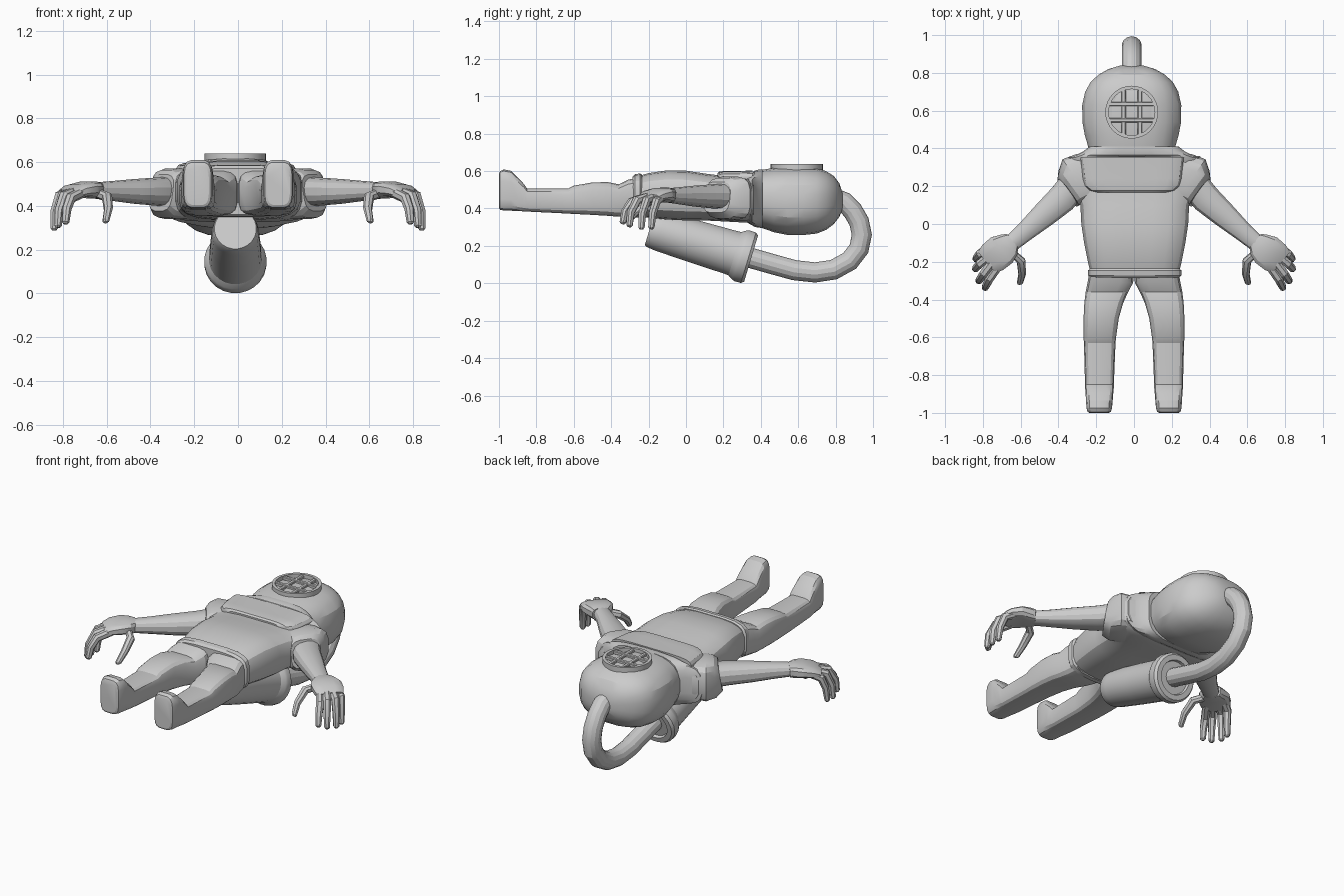
import bpy, bmesh, math
from mathutils import Vector

grey = bpy.data.materials.new("plain grey")
grey.diffuse_color = (0.6, 0.6, 0.6, 1)
CX = -0.012  # helmet, hose and tank sit slightly off centre


def finish(name, bm, mirror=False, smooth=0):
    bmesh.ops.recalc_face_normals(bm, faces=bm.faces)
    me = bpy.data.meshes.new(name)
    bm.to_mesh(me)
    bm.free()
    me.materials.append(grey)
    ob = bpy.data.objects.new(name, me)
    bpy.context.collection.objects.link(ob)
    if mirror:
        ob.modifiers.new("mirror", "MIRROR")
    if smooth:
        bpy.ops.object.select_all(action='DESELECT')
        ob.select_set(True)
        bpy.context.view_layer.objects.active = ob
        bpy.ops.object.shade_smooth_by_angle(angle=math.radians(smooth))
    return ob


def tube(name, stations, n=12, power=2.0, axis=None, mirror=False, smooth=0):
    """Loft superellipse rings through stations (x, y, z, half width, half height)."""
    bm = bmesh.new()
    P = [Vector(s[:3]) for s in stations]
    side = (Vector(axis) if axis else P[-1] - P[0]).cross(Vector((0, 0, 1))).normalized()
    rings = []
    for i, s in enumerate(stations):
        t = Vector(axis) if axis else (P[min(i + 1, len(P) - 1)] - P[max(i - 1, 0)])
        up = side.cross(t.normalized())
        ring = []
        for k in range(n):
            a = 2 * math.pi * (k + 0.5) / n
            c, d = math.cos(a), math.sin(a)
            u = math.copysign(abs(c) ** (2 / power), c) * s[3]
            v = math.copysign(abs(d) ** (2 / power), d) * s[4]
            ring.append(bm.verts.new(P[i] + side * u + up * v))
        rings.append(ring)
    for r, q in zip(rings, rings[1:]):
        for k in range(n):
            bm.faces.new((r[k], r[(k + 1) % n], q[(k + 1) % n], q[k]))
    bm.faces.new(rings[0])
    bm.faces.new(rings[-1])
    return finish(name, bm, mirror, smooth)


def body(name, rows, **kw):
    """Loft along y from rows (y, x min, x max, z min, z max)."""
    st = [((a + b) / 2, y, (lo + hi) / 2, (b - a) / 2, (hi - lo) / 2) for y, a, b, lo, hi in rows]
    return tube(name, st, axis=(0, 1, 0), **kw)


def sym(rows, cx=0.0):
    return [(y, cx - w, cx + w, lo, hi) for y, w, lo, hi in rows]


# Helmet and flared collar
body("helmet", sym([
    (.36, .225, .31, .60), (.42, .235, .29, .61), (.47, .25, .272, .618), (.54, .263, .258, .622),
    (.63, .264, .257, .622), (.70, .248, .265, .617), (.75, .22, .285, .60), (.79, .178, .315, .575),
    (.82, .125, .355, .535), (.838, .065, .40, .48)], CX), n=24, power=2.6, smooth=20)
body("collar", sym([
    (.325, .36, .325, .572), (.352, .355, .31, .585), (.365, .31, .302, .602),
    (.385, .27, .297, .608), (.41, .237, .295, .608)]), n=24, power=3.5, smooth=25)

# Face port: outer ring, glass and grille bars
bm = bmesh.new()
N = 32
prof = [(.14, .59), (.14, .638), (.122, .638), (.122, .614)]
loops = [[bm.verts.new((CX + r * math.cos(2 * math.pi * k / N), .592 + r * math.sin(2 * math.pi * k / N), z))
          for k in range(N)] for r, z in prof]
for r, q in zip(loops, loops[1:]):
    for k in range(N):
        bm.faces.new((r[k], r[(k + 1) % N], q[(k + 1) % N], q[k]))
bm.faces.new(loops[-1])
finish("face_port", bm, smooth=30)
for i, o in enumerate((-.043, .043)):
    L = .116
    tube(f"grille_bar_long_{i}", [(CX + o, .592 - L, .622, .012, .011), (CX + o, .592 + L, .622, .012, .011)], 8, 4)
    tube(f"grille_bar_cross_{i}", [(CX - L, .592 + o, .624, .012, .011), (CX + L, .592 + o, .624, .012, .011)], 8, 4)

# Air hose from the crown round to the tank
hose = [(.79, .455), (.845, .435), (.89, .39), (.925, .33), (.94, .26), (.925, .185), (.875, .12),
        (.79, .073), (.69, .058), (.58, .07), (.46, .103), (.33, .14)]
tube("air_hose", [(CX, y, z, .054, .054) for y, z in hose], 14, smooth=25)

# Tilted tank with a wider lid
a, b = Vector((CX, -.193, .295)), Vector((CX, .346, .133))
d = (b - a).normalized()
tank = [(0, .096), (.012, .102), (.06, .108), (.25, .115), (.45, .12), (.475, .122), (.50, .138),
        (.515, .143), (.55, .142), (.565, .13), (.565, .10), (.548, .095)]
tube("air_tank", [(*(a + d * t), r, r) for t, r in tank], 24, axis=tuple(d), smooth=25)

# Jacket, chest plate and hem
body("jacket", sym([
    (.36, .345, .33, .565), (.34, .37, .325, .57), (.29, .385, .325, .57), (.2, .335, .33, .575),
    (.1, .29, .335, .588), (0, .285, .335, .603), (-.1, .27, .34, .605), (-.2, .25, .35, .59),
    (-.26, .235, .355, .572)], .004), n=20, power=3.4, smooth=25)
body("chest_plate", sym([
    (.168, .19, .50, .588), (.178, .225, .49, .597), (.20, .25, .48, .60), (.24, .262, .48, .60),
    (.355, .275, .48, .603)], -.01), n=20, power=5, smooth=25)
body("jacket_hem", sym([
    (-.235, .236, .36, .582), (-.245, .248, .35, .588), (-.272, .248, .35, .584),
    (-.285, .235, .36, .572)], .004), n=20, power=4, smooth=25)

# Legs with upturned boots
body("leg", [
    (-.24, 0, .235, .36, .57), (-.31, .003, .247, .355, .555), (-.36, .03, .257, .355, .53),
    (-.42, .057, .264, .36, .542), (-.5, .08, .268, .365, .54), (-.6, .094, .268, .37, .523),
    (-.63, .097, .266, .372, .507), (-.85, .106, .26, .383, .508), (-.865, .106, .26, .384, .53),
    (-.895, .109, .257, .385, .562), (-.935, .112, .255, .387, .602), (-.975, .116, .252, .388, .61),
    (-.994, .122, .247, .392, .60), (-1.0, .133, .237, .402, .585)], n=16, power=4, mirror=True, smooth=25)

# Sleeves and arms
tube("shoulder_sleeve", [
    (.22, .26, .455, .14, .115), (.30, .235, .455, .135, .118), (.335, .195, .455, .108, .115),
    (.35, .165, .46, .088, .095)], 16, 3.4, mirror=True, smooth=25)
tube("arm", [
    (.31, .22, .465, .082, .07), (.38, .135, .465, .08, .064), (.48, .045, .466, .068, .056),
    (.57, -.035, .468, .054, .046), (.665, -.115, .47, .045, .036)], 14, 2.4, mirror=True, smooth=25)

# Hand: palm, four curled fingers and a thumb
tube("palm", [
    (.645, -.09, .47, .05, .038), (.665, -.112, .472, .072, .04), (.70, -.138, .475, .09, .036),
    (.745, -.175, .468, .088, .03), (.775, -.20, .455, .076, .022)], 12, 3, mirror=True, smooth=25)
fingers = [
    ((.705, -.205, .465), (.765, -.29, .435), (.782, -.325, .385), (.788, -.338, .325)),
    ((.735, -.185, .468), (.795, -.262, .445), (.817, -.295, .38), (.822, -.302, .31)),
    ((.755, -.160, .468), (.815, -.210, .445), (.836, -.233, .375), (.84, -.238, .298)),
    ((.765, -.125, .465), (.815, -.157, .44), (.832, -.178, .375), (.838, -.185, .30)),
    ((.66, -.14, .465), (.598, -.195, .44), (.592, -.265, .385), (.603, -.31, .332))]
for i, pts in enumerate(fingers):
    st = [(*p, r, r) for p, r in zip(pts, (.024, .024, .021, .017))]
    tip = Vector(pts[3]) + (Vector(pts[3]) - Vector(pts[2])) * 0.14
    tube("thumb" if i == 4 else f"finger_{i + 1}", st + [(*tip, .009, .009)], 8, 2.3, mirror=True, smooth=30)
